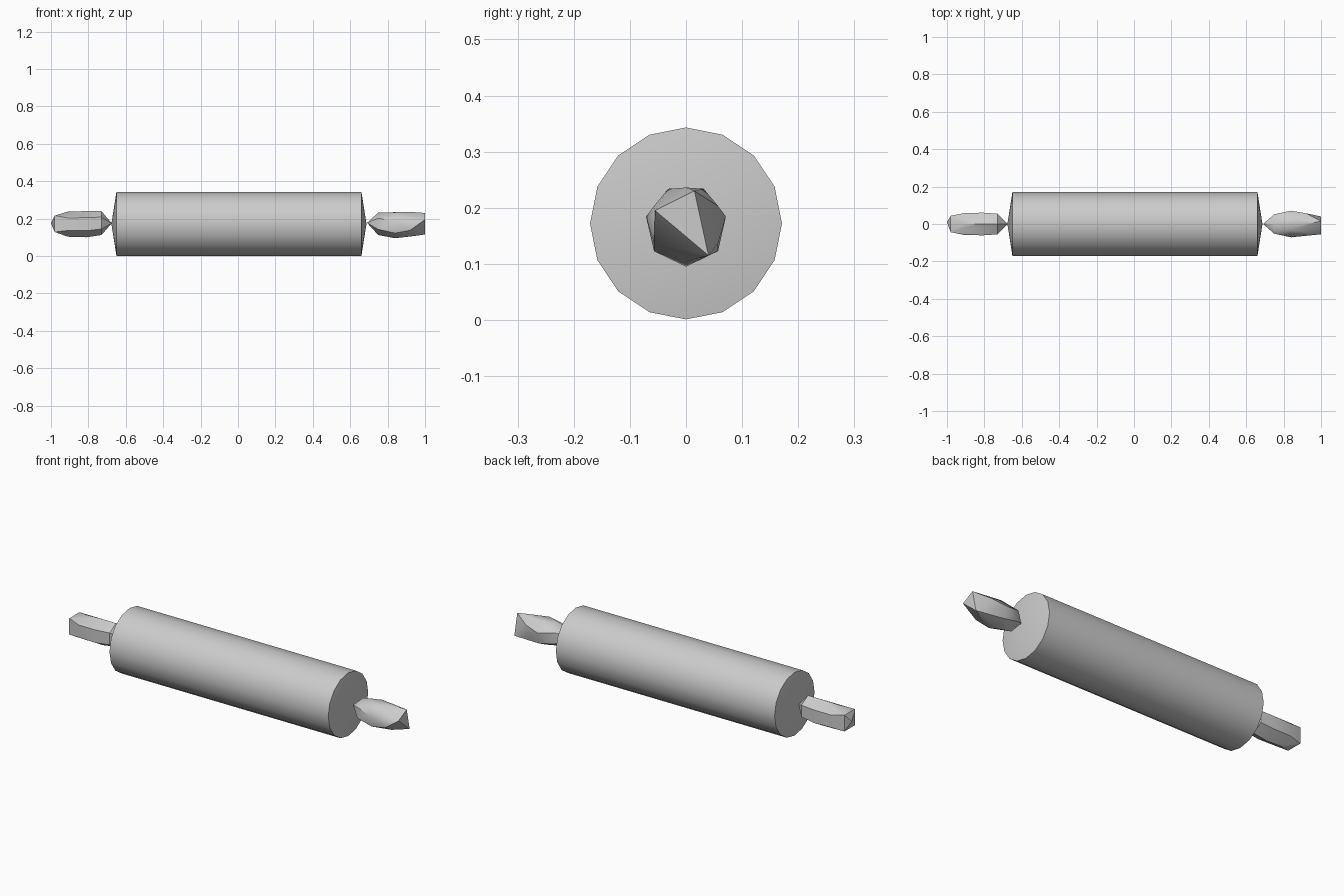
import bpy, bmesh, math
from mathutils import Matrix, Vector

old = bpy.data.objects.get("Cube")
if old:
    bpy.data.objects.remove(old, do_unlink=True)

AXIS_Z = 0.172

grey = bpy.data.materials.new("plain_grey")
grey.use_nodes = True
grey.diffuse_color = (0.6, 0.6, 0.6, 1)
grey.node_tree.nodes["Principled BSDF"].inputs["Base Color"].default_value = (0.6, 0.6, 0.6, 1)


def finish(name, bm, sharp_angle):
    """Smooth the faces, keep steep edges sharp, and link the object."""
    bmesh.ops.recalc_face_normals(bm, faces=bm.faces)
    for face in bm.faces:
        face.smooth = True
    for edge in bm.edges:
        edge.smooth = edge.calc_face_angle(0) < math.radians(sharp_angle)
    mesh = bpy.data.meshes.new(name)
    bm.to_mesh(mesh)
    bm.free()
    mesh.materials.append(grey)
    obj = bpy.data.objects.new(name, mesh)
    bpy.context.collection.objects.link(obj)


def ring(x, radius, sides, phase, z=AXIS_Z, y=0.0):
    """Points of a regular polygon across the pin, phase in degrees from +y."""
    angles = [math.radians(phase + i * 360 / sides) for i in range(sides)]
    return [(x, y + radius * math.cos(a), z + radius * math.sin(a)) for a in angles]


def handle(name, points):
    """Chunky faceted handle wrapped around its cross-sections."""
    bm = bmesh.new()
    for p in points:
        bm.verts.new(p)
    bmesh.ops.convex_hull(bm, input=bm.verts)
    loose = [v for v in bm.verts if not v.link_faces]
    bmesh.ops.delete(bm, geom=loose, context='VERTS')
    finish(name, bm, 32)


# Barrel: sixteen sides with shallow conical ends
bm = bmesh.new()
bmesh.ops.create_cone(bm, cap_ends=True, segments=16, radius1=0.171, radius2=0.171, depth=1.31)
caps = [f for f in bm.faces if len(f.verts) > 4]
bmesh.ops.poke(bm, faces=caps, offset=0.027)
bm.transform(Matrix.Translation((0.005, 0, AXIS_Z)) @ Matrix.Rotation(math.pi / 2, 4, 'Y'))
finish("barrel", bm, 30)

# Left handle: pointed root, fat middle, blunt three-cornered end
handle("left_handle",
       [(0.69, 0, 0.177)]
       + ring(0.75, 0.06, 6, 30)
       + ring(0.84, 0.073, 7, 13, 0.168)
       + ring(0.92, 0.066, 6, 30, 0.17)
       + [(1, 0.015, 0.23), (1, -0.055, 0.195), (1, 0.04, 0.115)])

# Right handle: pointed root, straight grip, small pointed end
handle("right_handle",
       [(-0.675, 0, 0.175)]
       + ring(-0.73, 0.064, 6, 30, 0.176)
       + ring(-0.81, 0.07, 6, 30, 0.17)
       + ring(-0.91, 0.067, 6, 30, 0.17)
       + ring(-0.98, 0.062, 4, 45)
       + [(-1, 0.01, 0.175)])
